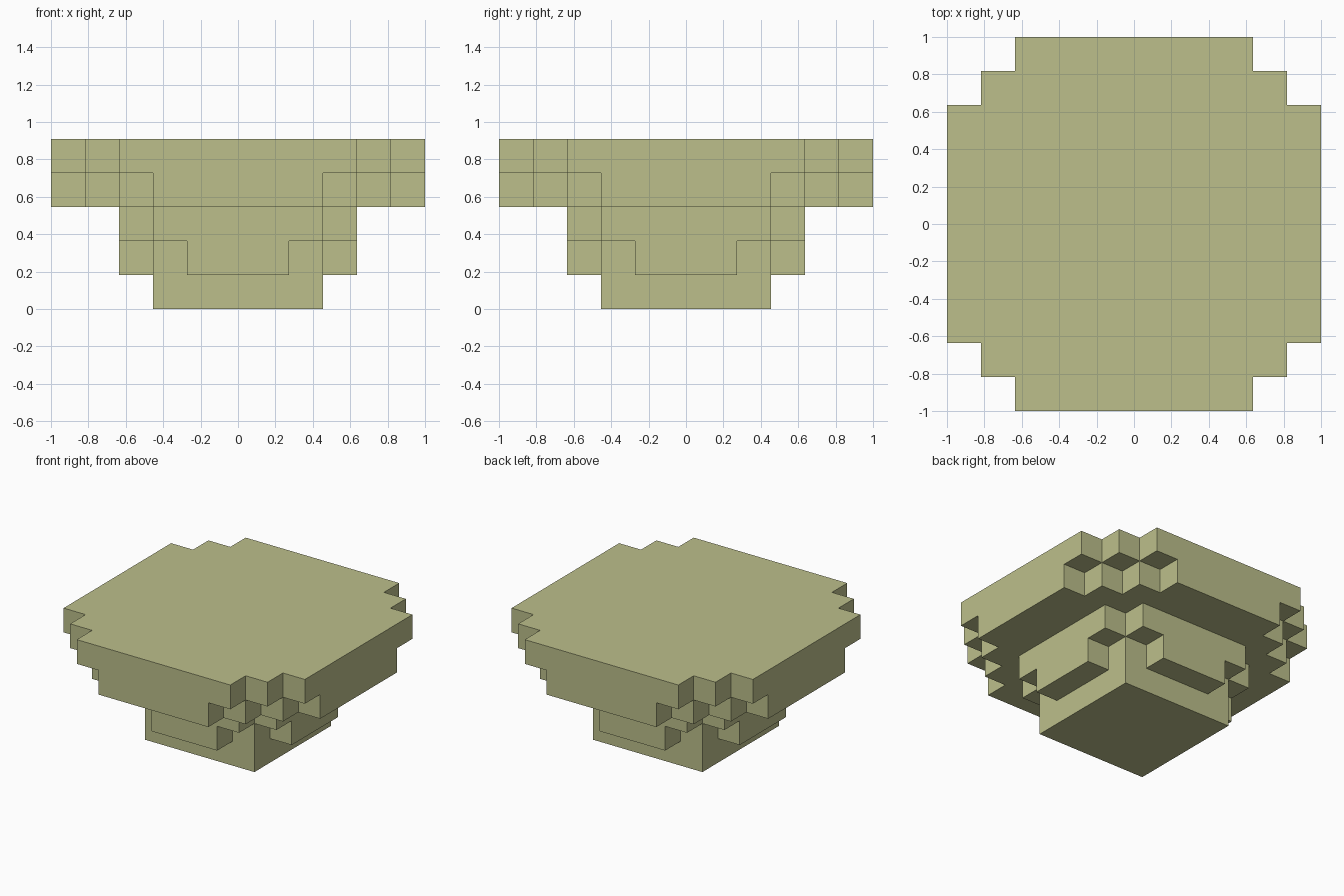
import bpy
import bmesh
from mathutils import Vector

cube = bpy.data.objects.get("Cube")
if cube:
    bpy.data.objects.remove(cube, do_unlink=True)

UNIT = 2 / 11  # edge of one block

# One flat colour
stone = bpy.data.materials.new("pale olive")
stone.use_nodes = True
colour = (0.503, 0.521, 0.258, 1)
stone.diffuse_color = colour
stone.node_tree.nodes["Principled BSDF"].inputs["Base Color"].default_value = colour

# Tiers from the foot up: half width in blocks for each row away from the centre
TIERS = [
    (2, 2, 2),              # square foot
    (3, 3, 2, 1),           # lower neck
    (3, 3, 3, 2),           # upper neck
    (5, 5, 5, 4, 3, 2),     # underside of the slab
    (5, 5, 5, 5, 4, 3),     # top slab
]


def tier_cells(level, rows):
    for row, half in enumerate(rows):
        for y in {row, -row}:
            for x in range(-half, half + 1):
                yield (x, y, level)


def block_mesh(cells):
    """Outer skin of a set of blocks, with flat areas merged."""
    bm = bmesh.new()
    for cell in cells:
        for axis in range(3):
            for sign in (-1, 1):
                n = Vector((0, 0, 0))
                n[axis] = sign
                centre = Vector(cell)
                if tuple(int(c) for c in centre + n) in cells:
                    continue
                u = Vector((0, 0, 0))
                u[(axis + 1) % 3] = 0.5
                v = n.cross(u)
                mid = centre + n / 2 + Vector((0, 0, 0.5))
                corners = (mid - u - v, mid + u - v, mid + u + v, mid - u + v)
                bm.faces.new([bm.verts.new(c * UNIT) for c in corners])
    bmesh.ops.remove_doubles(bm, verts=bm.verts[:], dist=UNIT / 100)
    bmesh.ops.dissolve_limit(bm, angle_limit=0.02, verts=bm.verts[:], edges=bm.edges[:])
    return bm


# Stepped pedestal table
cells = {c for level, rows in enumerate(TIERS) for c in tier_cells(level, rows)}
bm = block_mesh(cells)
mesh = bpy.data.meshes.new("stepped_pedestal")
bm.to_mesh(mesh)
bm.free()
mesh.materials.append(stone)
bpy.context.collection.objects.link(bpy.data.objects.new("stepped_pedestal", mesh))
